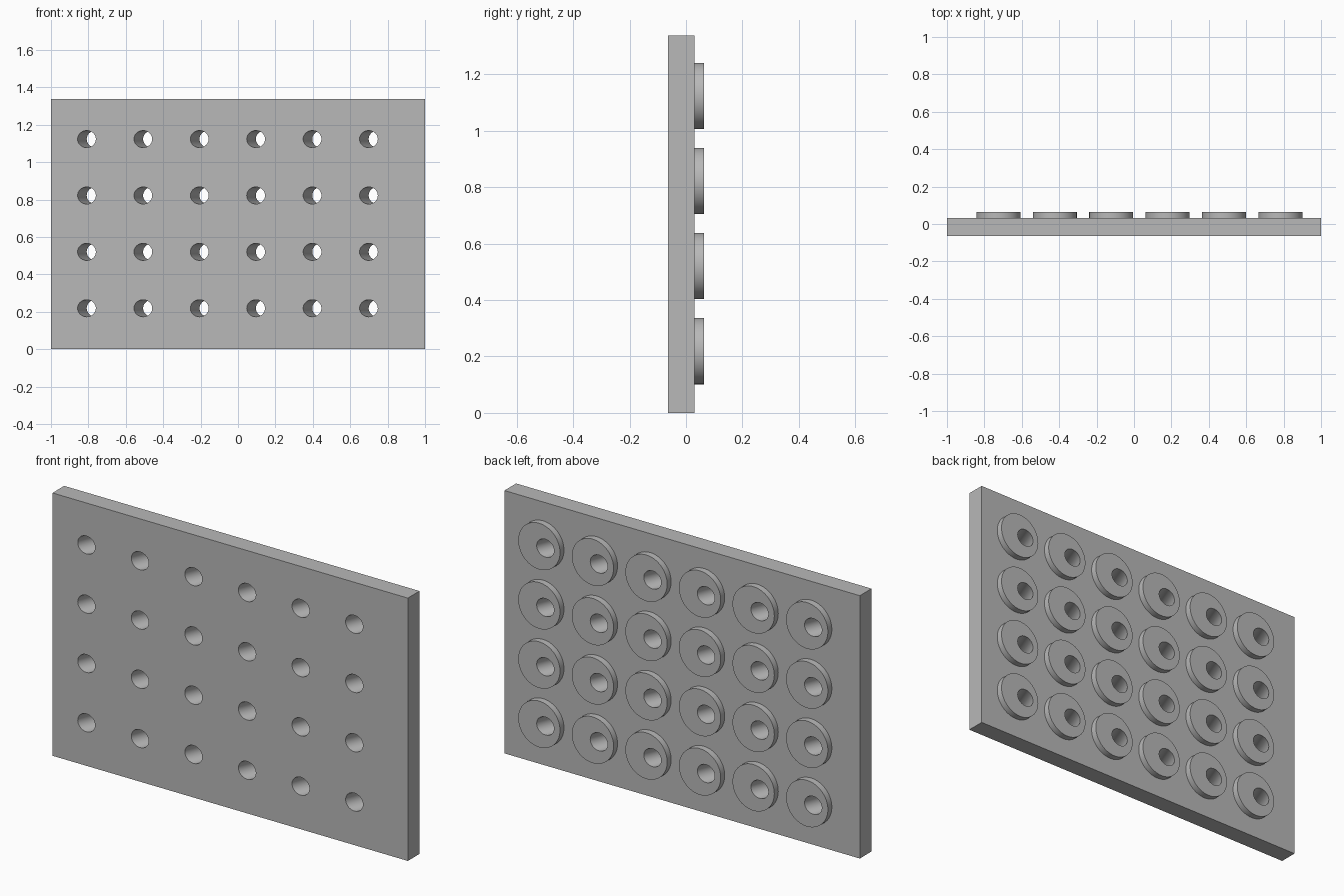
import bpy, bmesh, math
from mathutils import Matrix, Vector

default = bpy.data.objects.get("Cube")
if default:
    bpy.data.objects.remove(default, do_unlink=True)

COLS, ROWS, PITCH = 6, 4, 0.3015
FIRST_X, FIRST_Z = -0.725, 0.219
FRONT, FACE, BACK = -0.063, 0.031, 0.063
HEIGHT = 1.337

grey = bpy.data.materials.new("plain grey")
grey.use_nodes = True
colour = (0.48, 0.48, 0.48, 1)
grey.diffuse_color = colour
grey.node_tree.nodes["Principled BSDF"].inputs["Base Color"].default_value = colour


def add_object(name, bm):
    mesh = bpy.data.meshes.new(name)
    bm.to_mesh(mesh)
    bm.free()
    mesh.materials.append(grey)
    obj = bpy.data.objects.new(name, mesh)
    bpy.context.collection.objects.link(obj)
    return obj


def cylinder_grid(name, radius, start, end):
    """One cylinder per grid cell, running from start to end relative to the cell."""
    bm = bmesh.new()
    axis = end - start
    turn = Vector((0, 0, 1)).rotation_difference(axis).to_matrix().to_4x4()
    for col in range(COLS):
        for row in range(ROWS):
            cell = Vector((FIRST_X + col * PITCH, 0, FIRST_Z + row * PITCH))
            place = Matrix.Translation(cell + (start + end) / 2) @ turn
            bmesh.ops.create_cone(bm, cap_ends=True, segments=64, radius1=radius,
                                  radius2=radius, depth=axis.length, matrix=place)
    return add_object(name, bm)


# Flat upright plate
bm = bmesh.new()
bmesh.ops.create_cube(bm, size=1)
bmesh.ops.scale(bm, vec=(2, FACE - FRONT, HEIGHT), verts=bm.verts)
bmesh.ops.translate(bm, vec=(0, (FACE + FRONT) / 2, HEIGHT / 2), verts=bm.verts)
plate = add_object("drilled_plate", bm)

# Raised round bosses on the back
bosses = cylinder_grid("back_bosses", 0.1175, Vector((0, 0, 0)), Vector((0, BACK, 0)))

# Slanted through holes, off centre in each boss
lean = Vector((0.049, BACK - FRONT, 0))
front_hole = Vector((-0.084, FRONT, 0))
holes = cylinder_grid("slanted_hole_cutters", 0.0455,
                      front_hole - lean, front_hole + lean * 2)

for tool, operation in ((bosses, 'UNION'), (holes, 'DIFFERENCE')):
    mod = plate.modifiers.new(tool.name, 'BOOLEAN')
    mod.object = tool
    mod.operation = operation
    mod.solver = 'EXACT'

# Bake the cuts, drop the helpers and smooth the round walls
bpy.ops.object.select_all(action='DESELECT')
plate.select_set(True)
bpy.context.view_layer.objects.active = plate
for mod in list(plate.modifiers):
    bpy.ops.object.modifier_apply(modifier=mod.name)
for tool in (bosses, holes):
    bpy.data.objects.remove(tool, do_unlink=True)
bpy.ops.object.shade_smooth_by_angle(angle=math.radians(30))
